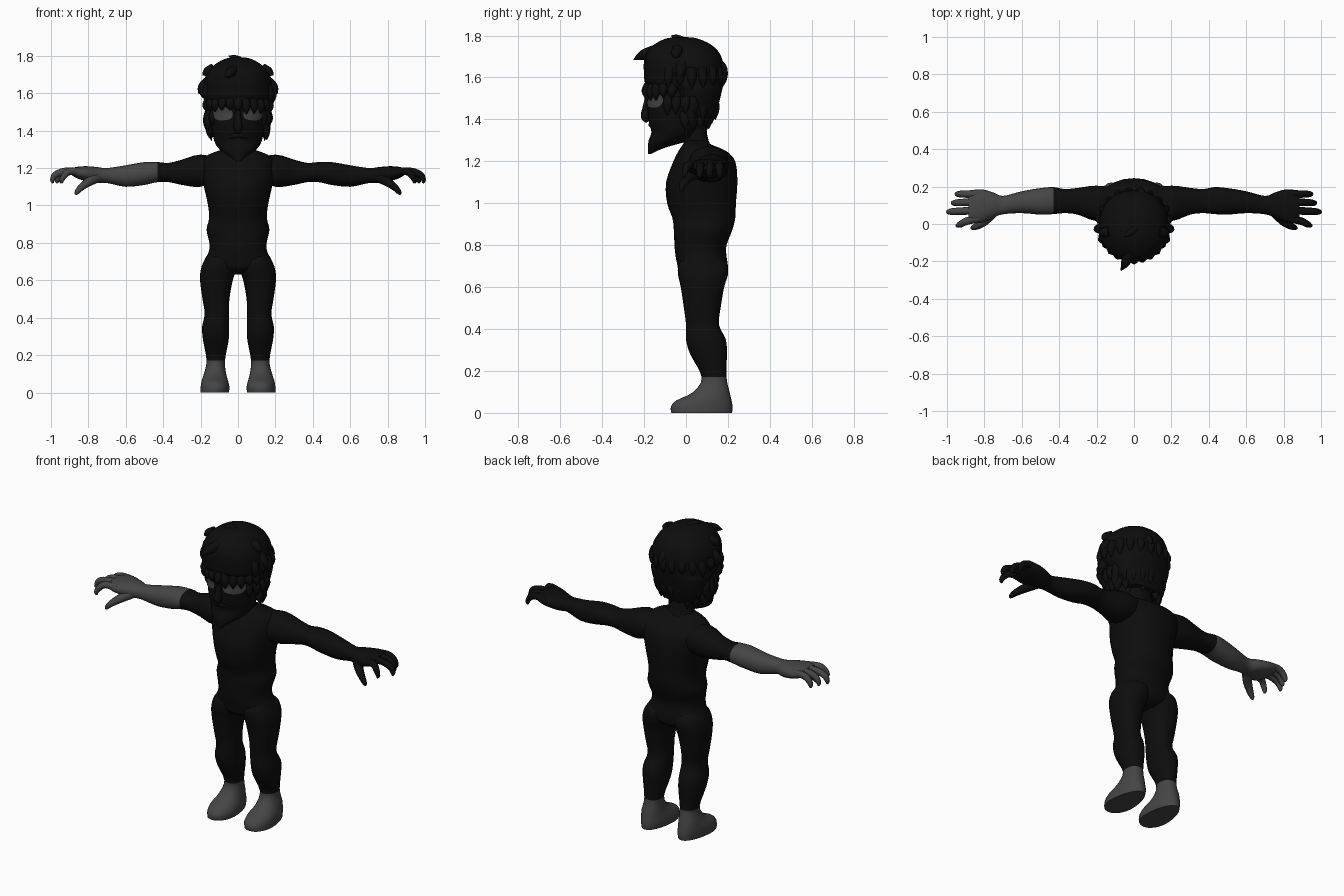
import bpy, bmesh, math, random
from mathutils import Vector
from mathutils.bvhtree import BVHTree

random.seed(4)
cube = bpy.data.objects.get("Cube")
if cube:
    bpy.data.objects.remove(cube)


def material(name, value):
    m = bpy.data.materials.new(name)
    m.use_nodes = True
    m.diffuse_color = (value, value, value, 1)
    m.node_tree.nodes["Principled BSDF"].inputs["Base Color"].default_value = m.diffuse_color
    return m


BLACK = material("soft black", 0.004)
GREY = material("dark grey", 0.06)
parts = []


def finish(name, bm, rule=None, base=BLACK):
    """Store the mesh; faces that pass the rule become grey."""
    bmesh.ops.recalc_face_normals(bm, faces=bm.faces)
    if rule:
        for f in bm.faces:
            f.material_index = int(rule(f.calc_center_median()))
    me = bpy.data.meshes.new(name)
    bm.to_mesh(me)
    bm.free()
    me.materials.append(base)
    me.materials.append(GREY)
    ob = bpy.data.objects.new(name, me)
    bpy.context.collection.objects.link(ob)
    parts.append(ob)
    return ob


def smooth(rows, steps):
    """Catmull-Rom interpolation of any rows of numbers."""
    out = []
    for i in range(len(rows) - 1):
        a, b, c, d = (rows[max(0, min(len(rows) - 1, i + k))] for k in (-1, 0, 1, 2))
        for s in range(steps):
            t = s / steps
            out.append([q + t / 2 * (r - p + t * (2 * p - 5 * q + 4 * r - w
                        + t * (3 * (q - r) + w - p))) for p, q, r, w in zip(a, b, c, d)])
    return out + [list(rows[-1])]


def skin(rings):
    """Bridge rings of points and cap both ends."""
    bm = bmesh.new()
    loops = [[bm.verts.new(p) for p in ring] for ring in rings]
    n = len(loops[0])
    for a, b in zip(loops, loops[1:]):
        for i in range(n):
            j = (i + 1) % n
            bm.faces.new((a[i], a[j], b[j], b[i]))
    bm.faces.new(loops[0])
    bm.faces.new(loops[-1])
    return bm


def spow(v, e):
    return math.copysign(abs(v) ** e, v)


def loft(rows, axis="z", side=1, steps=3, sides=24, power=0.9):
    """Rows are (station, low a, high a, low b, high b)."""
    rings = []
    for t, a0, a1, b0, b1 in smooth(rows, steps):
        ring = []
        for k in range(sides):
            ang = math.tau * k / sides
            a = (a0 + a1 + (a1 - a0) * spow(math.cos(ang), power)) / 2
            b = (b0 + b1 + (b1 - b0) * spow(math.sin(ang), power)) / 2
            ring.append((side * a, b, t) if axis == "z" else (side * t, a, b))
        rings.append(ring)
    return skin(rings)


def tube(points, steps=3, sides=8):
    """Points are (x, y, z, radius)."""
    pts = smooth(points, steps)
    pos = [Vector(p[:3]) for p in pts]
    rings, quat, last = [], None, None
    for i, p in enumerate(pos):
        d = (pos[min(i + 1, len(pos) - 1)] - pos[max(i - 1, 0)]).normalized()
        quat = last.rotation_difference(d) @ quat if quat else d.to_track_quat("Z", "Y")
        last = d
        r = max(pts[i][3], 0.001)
        rings.append([p + quat @ Vector((r * math.cos(math.tau * k / sides),
                      r * math.sin(math.tau * k / sides), 0)) for k in range(sides)])
    return skin(rings)


# Torso, neck and head
finish("torso", loft([
    (.63, -.04, .04, .03, .15), (.66, -.13, .13, -.03, .195), (.7, -.18, .18, -.04, .2),
    (.75, -.157, .157, -.05, .193), (.8, -.153, .153, -.055, .193), (.87, -.168, .168, -.058, .22),
    (.93, -.155, .155, -.065, .235), (1, -.16, .16, -.09, .238), (1.1, -.182, .182, -.095, .245),
    (1.2, -.2, .2, -.06, .235), (1.25, -.19, .19, -.035, .19), (1.28, -.14, .14, -.015, .12),
    (1.3, -.08, .08, 0, .1)]))
finish("neck", loft([(1.24, -.085, .085, 0, .13), (1.33, -.075, .075, -.02, .1),
                     (1.42, -.08, .08, -.02, .1)]))
head_bm = loft([
    (1.235, -.01, .01, -.182, -.168), (1.265, -.05, .05, -.182, -.1), (1.3, -.1, .1, -.178, .015),
    (1.34, -.125, .125, -.165, .06), (1.39, -.137, .137, -.178, .09), (1.45, -.146, .146, -.185, .11),
    (1.5, -.15, .15, -.185, .12), (1.55, -.155, .155, -.197, .14), (1.65, -.155, .155, -.18, .14),
    (1.72, -.11, .11, -.13, .1)], power=1)
head_tree = BVHTree.FromBMesh(head_bm)
finish("head", head_bm)
finish("nose", tube([(0, -.178, 1.52, .014), (0, -.188, 1.46, .018), (0, -.192, 1.415, .024),
                     (0, -.18, 1.39, .012)]))
finish("moustache", tube([(-.075, -.125, 1.345, .004), (-.035, -.16, 1.37, .013),
                          (0, -.168, 1.375, .012), (.035, -.16, 1.37, .013),
                          (.075, -.125, 1.345, .004)]))

# Eye patches laid onto the face, with brows above
for side, label in ((1, "left"), (-1, "right")):
    bm = bmesh.new()
    rings = []
    for k in range(6):
        ring = []
        for i in range(24):
            ang = math.tau * i / 24
            u = .052 * k / 5 * spow(math.cos(ang), .7)
            v = .037 * k / 5 * spow(math.sin(ang), .8) * (1 + 3 * u)
            x, z = .079 + u, 1.492 + v + .08 * u
            hit = head_tree.ray_cast(Vector((side * x, -1, z)), Vector((0, 1, 0)))[0]
            ring.append(bm.verts.new(hit + Vector((side * .002, -.004, 0))))
        rings.append(ring)
    for a, b in zip(rings, rings[1:]):
        for i in range(24):
            j = (i + 1) % 24
            bm.faces.new((a[i], a[j], b[j], b[i]))
    bmesh.ops.remove_doubles(bm, verts=bm.verts, dist=.0001)
    eye = finish(label + "_eye", bm, base=GREY)
    if sum(p.normal.y for p in eye.data.polygons) > 0:
        eye.data.flip_normals()
    finish(label + "_brow", tube([(side * .02, -.185, 1.525, .008), (side * .07, -.172, 1.54, .012),
                                  (side * .125, -.125, 1.54, .007)]))
    finish(label + "_ear", tube([(side * .14, .02, 1.4, .012), (side * .155, .03, 1.44, .022),
                                 (side * .16, .035, 1.49, .022), (side * .15, .03, 1.52, .01)]))

# Hair mass
finish("hair", loft([
    (1.38, -.1, .1, .02, .125), (1.42, -.14, .14, -.02, .14), (1.48, -.165, .165, -.06, .158),
    (1.54, -.18, .18, -.1, .172), (1.565, -.183, .183, -.188, .178), (1.62, -.185, .185, -.2, .182),
    (1.68, -.178, .178, -.2, .175), (1.73, -.15, .15, -.18, .15), (1.765, -.108, .108, -.14, .105),
    (1.787, -.06, .06, -.09, .05), (1.792, -.02, .02, -.04, .01)]))


def lock(name, start, end, r):
    """A tapering lock of hair that bows away from the head."""
    a, b = Vector(start), Vector(end)
    m = (a + b) / 2
    m += Vector((m.x, m.y, 0)) * .05
    finish(name, tube([(*a, r), (*m, r * .8), (*b, .001)]))


# Layers of locks: (height, length, radius x, radius y, start angle, end angle, count)
LAYERS = [(1.56, .07, .165, .17, 200, 340, 11), (1.5, .1, .15, .13, -35, 215, 15),
          (1.43, .085, .135, .1, 0, 180, 10), (1.64, .09, .172, .168, -25, 205, 14)]
for layer, (z, length, rx, ry, a0, a1, n) in enumerate(LAYERS):
    for i in range(n):
        ang = math.radians(a0 + (a1 - a0) * i / (n - 1))
        c, s = math.cos(ang), math.sin(ang)
        drop = length * random.uniform(.7, 1.1)
        lock(f"hair_lock_{layer}_{i}", (rx * c, ry * s - .005, z),
             ((rx + .018) * c, (ry + .015) * s - .005, z - drop), .027)

# Stray tufts
lock("fringe_tuft", (-.02, -.15, 1.725), (-.07, -.25, 1.685), .03)
lock("crown_tuft", (.01, -.02, 1.775), (-.05, -.07, 1.8), .022)
lock("back_tuft", (.03, .13, 1.68), (.04, .2, 1.61), .03)
for side, label in ((1, "left"), (-1, "right")):
    lock(label + "_temple_tuft", (side * .16, -.02, 1.66), (side * .21, -.03, 1.595), .03)
    lock(label + "_upper_tuft", (side * .13, -.04, 1.73), (side * .19, -.05, 1.695), .03)
    lock(label + "_side_lock", (side * .15, .02, 1.45), (side * .14, .03, 1.345), .025)

# Limbs
ARM = [(.08, .03, .19, 1.14, 1.25), (.2, .015, .205, 1.1, 1.272), (.3, .05, .193, 1.11, 1.245),
       (.37, .058, .187, 1.125, 1.228), (.43, .053, .197, 1.125, 1.232), (.5, .05, .192, 1.11, 1.232),
       (.6, .058, .175, 1.1, 1.215), (.7, .052, .15, 1.12, 1.2), (.75, .035, .168, 1.12, 1.205),
       (.81, .008, .185, 1.13, 1.21), (.86, .005, .182, 1.145, 1.207), (.885, .02, .17, 1.16, 1.2)]
LEG = [(0, .045, .205, -.07, .22), (.03, .043, .203, -.072, .222), (.06, .05, .198, -.045, .217),
       (.1, .063, .183, .035, .208), (.17, .07, .168, .075, .193), (.28, .05, .187, .02, .195),
       (.35, .048, .192, 0, .19), (.42, .048, .178, 0, .157), (.5, .046, .19, -.01, .165),
       (.6, .028, .203, -.025, .182), (.66, .008, .198, -.038, .2), (.71, .01, .178, -.035, .195),
       (.75, .03, .14, 0, .15)]
FINGERS = {"little": ((.85, .16), (.955, .16)), "ring": ((.86, .118), (.975, .112)),
           "middle": ((.865, .072), (1, .065)), "index": ((.86, .03), (.95, -.008))}
for side, label in ((1, "left"), (-1, "right")):
    def bare(c):
        return c.x < -.43
    finish(label + "_arm", loft(ARM, "x", side), bare)
    for name, ((x0, y0), (x1, y1)) in FINGERS.items():
        dx, dy = x1 - x0, y1 - y0
        finish(f"{label}_{name}_finger", tube([
            (side * (x0 - .03), y0, 1.178, .022), (side * (x0 + .4 * dx), y0 + .4 * dy, 1.183, .02),
            (side * (x1 - .025), y0 + .8 * dy, 1.165, .018), (side * (x1 - .008), y1, 1.135, .013),
            (side * (x1 - .012), y1, 1.12, .005)]), bare)
    finish(label + "_thumb", tube([(side * .755, .065, 1.15, .03), (side * .8, .015, 1.125, .025),
                                   (side * .84, -.012, 1.095, .019), (side * .862, -.02, 1.07, .013),
                                   (side * .868, -.02, 1.058, .005)]), bare)
    leg = loft(LEG, "z", side)
    # Narrow the heel
    for v in leg.verts:
        if v.co.z < .1:
            pull = max(0, v.co.y - .02) * 1.3 * (1 - v.co.z / .1)
            v.co.x += (side * .115 - v.co.x) * pull
    finish(label + "_leg", leg, lambda c: c.z < .17)

# Smooth shading with crisp soles
for ob in bpy.context.selected_objects:
    ob.select_set(False)
for ob in parts:
    ob.select_set(True)
bpy.context.view_layer.objects.active = parts[0]
bpy.ops.object.shade_smooth_by_angle(angle=math.radians(50))
